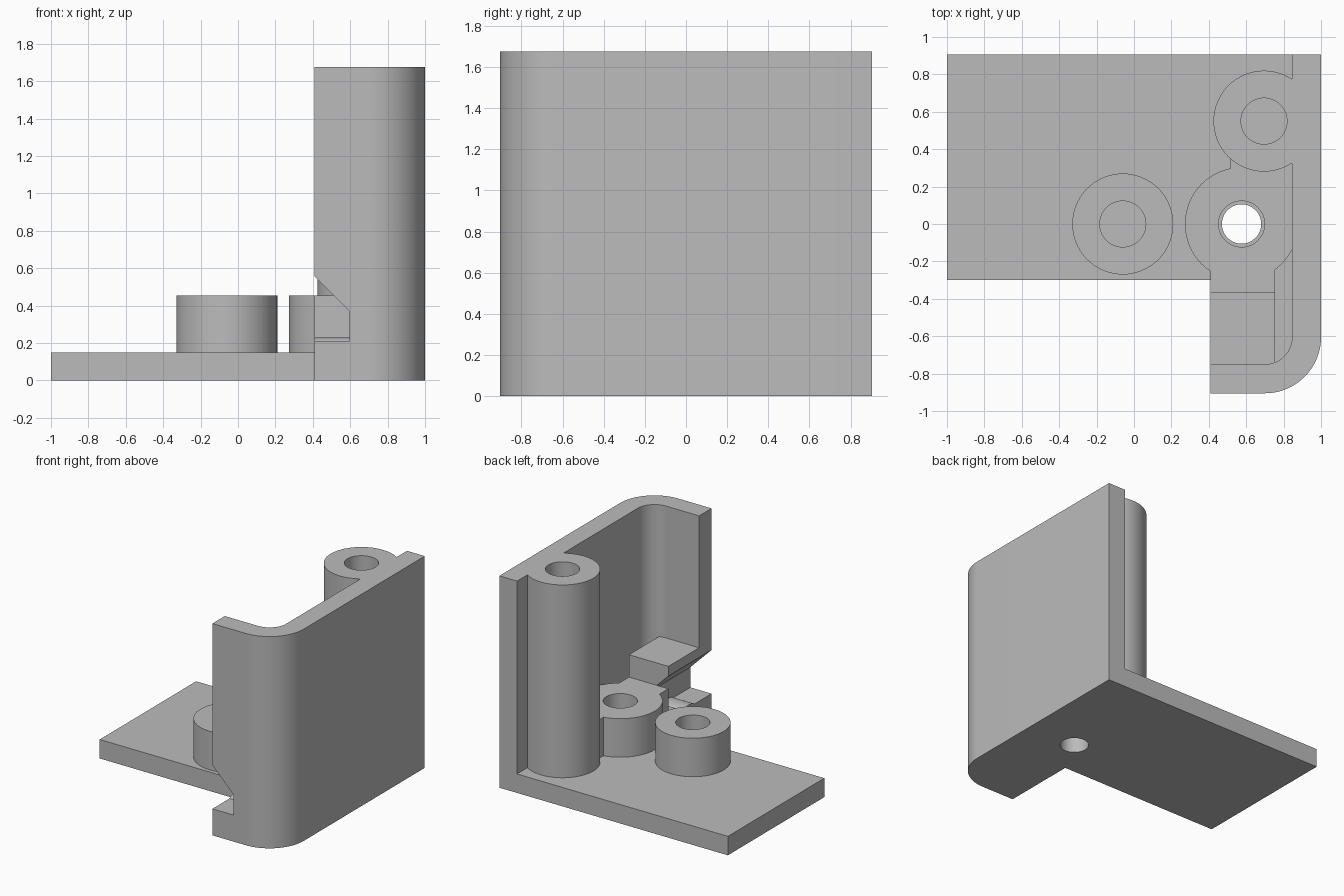
import bpy, bmesh, math
from mathutils import Vector

cube = bpy.data.objects.get("Cube")
if cube:
    bpy.data.objects.remove(cube, do_unlink=True)

# One plain grey for the whole bracket
grey = bpy.data.materials.new("plain_grey")
grey.use_nodes = True
color = (0.5, 0.5, 0.5, 1)
grey.diffuse_color = color
grey.node_tree.nodes["Principled BSDF"].inputs["Base Color"].default_value = color


def finish(name, bm):
    bmesh.ops.recalc_face_normals(bm, faces=bm.faces)
    mesh = bpy.data.meshes.new(name)
    bm.to_mesh(mesh)
    bm.free()
    obj = bpy.data.objects.new(name, mesh)
    bpy.context.collection.objects.link(obj)
    mesh.materials.append(grey)
    return obj


def prism(name, outline, start, end, axis="z"):
    """Extrude a 2D outline along an axis."""
    place = {"z": lambda a, b, c: (a, b, c),
             "y": lambda a, b, c: (a, c, b),
             "x": lambda a, b, c: (c, a, b)}[axis]
    bm = bmesh.new()
    face = bm.faces.new([bm.verts.new(place(a, b, start)) for a, b in outline])
    top = bmesh.ops.extrude_face_region(bm, geom=[face])["geom"]
    verts = [g for g in top if isinstance(g, bmesh.types.BMVert)]
    bmesh.ops.translate(bm, verts=verts, vec=Vector(place(0, 0, end - start)))
    # The starting face is kept as the second cap
    return finish(name, bm)


def arc(cx, cy, r, a0, a1, n):
    angles = [math.radians(a0 + (a1 - a0) * i / n) for i in range(n + 1)]
    return [(cx + r * math.cos(a), cy + r * math.sin(a)) for a in angles]


def circle(cx, cy, r, n=64):
    return arc(cx, cy, r, 0, 360, n)[:-1]


def tube(name, x, y, r, hole, z0, z1):
    """Screw boss standing on the floor, open down to z0."""
    bm = bmesh.new()
    rings = [[bm.verts.new((px, py, z)) for px, py in circle(x, y, rad)]
             for rad, z in ((r, z0), (r, z1), (hole, z1), (hole, z0))]
    for k in range(4):
        a, b = rings[k], rings[(k + 1) % 4]
        for i in range(len(a)):
            j = (i + 1) % len(a)
            bm.faces.new((a[i], a[j], b[j], b[i]))
    return finish(name, bm)


def cut(obj, cutter):
    mod = obj.modifiers.new("cut", "BOOLEAN")
    mod.operation, mod.solver, mod.object = "DIFFERENCE", "EXACT", cutter
    bpy.context.view_layer.objects.active = obj
    bpy.ops.object.modifier_apply(modifier=mod.name)
    bpy.data.objects.remove(cutter, do_unlink=True)


FLOOR, TOP, LOW = 0.15, 1.675, 0.455
EDGE, BACK, IN = 0.41, 0.905, 0.845
corner = arc(0.7, -0.605, 0.3, -90, 0, 24)
inner = arc(0.7, -0.605, 0.145, 0, -90, 24)

# Floor plate with a through hole
floor = prism("floor_plate", [(-1, BACK), (-1, -0.3), (EDGE, -0.3), (EDGE, -0.905)]
              + corner + [(1, BACK)], 0, FLOOR)
cut(floor, prism("hole_cutter", circle(0.575, 0, 0.105), -0.1, 0.3))

# Rounded upright wall with a cable notch at its free end
wall = prism("upright_wall", [(EDGE, -0.905)] + corner + [(1, BACK), (IN, BACK)]
             + inner + [(EDGE, -0.75)], FLOOR, TOP)
notch = [(0.3, 0.21), (0.595, 0.21), (0.595, 0.37), (0.3, 0.665)]
cut(wall, prism("notch_cutter", notch, -1, -0.7, "y"))

# Cable clamp behind the notch
prism("cable_clamp", [(EDGE, FLOOR), (0.755, FLOOR), (0.755, 0.632), (EDGE, 0.632),
                      (EDGE, 0.555), (0.595, 0.37), (0.595, 0.21), (EDGE, 0.21)],
      -0.75, -0.365, "y")
ridge = [(y, 0.2 + 0.4 * (z - 0.2)) for y, z in arc(-0.62, 0.2, 0.075, 0, 180, 16)]
prism("cable_ridge", ridge, EDGE, 0.6, "x")

# Screw bosses
tube("tall_boss", 0.695, 0.55, 0.27, 0.123, FLOOR, TOP)
tube("left_low_boss", -0.06, 0, 0.27, 0.123, FLOOR, LOW)
tube("right_low_boss", 0.575, 0, 0.303, 0.123, FLOOR, LOW)

# Webs that tie the low boss to the clamp and the tall boss
prism("clamp_web", [(EDGE, -0.365), (0.755, -0.365), (0.755, -0.2), (EDGE, -0.2)], FLOOR, LOW)
prism("boss_web", [(0.515, 0.2), (0.7, 0.2), (IN, 0.1), (IN, 0.35), (0.515, 0.35)], FLOOR, LOW)

# Smooth the round surfaces and keep the edges crisp
bpy.ops.object.select_all(action="DESELECT")
for obj in bpy.context.collection.objects:
    if obj.type == "MESH" and grey.name in obj.data.materials:
        obj.select_set(True)
        bpy.context.view_layer.objects.active = obj
bpy.ops.object.shade_smooth_by_angle(angle=math.radians(30))
